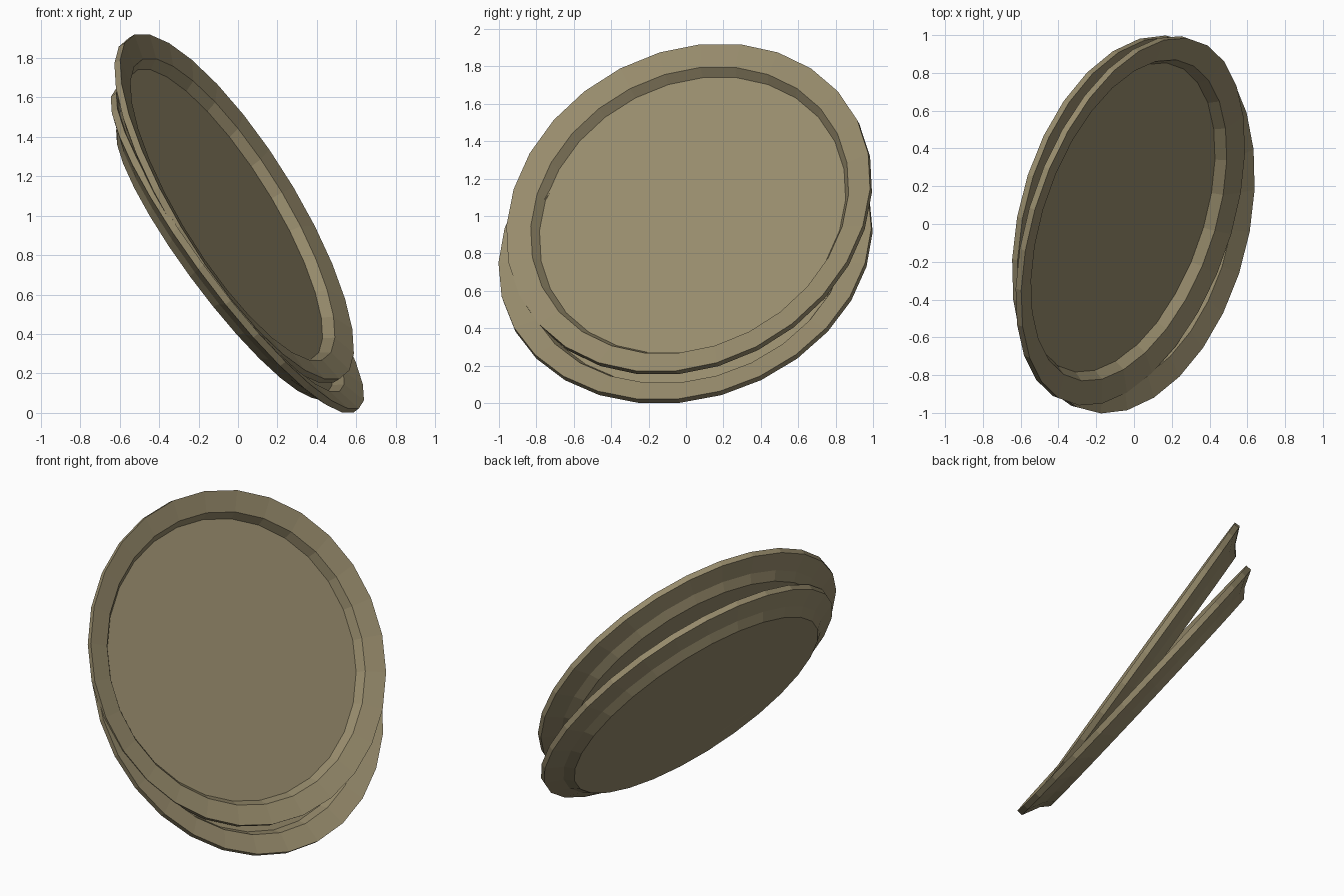
import bpy, bmesh, math
from mathutils import Vector, Matrix

if "Cube" in bpy.data.objects:
    bpy.data.objects.remove(bpy.data.objects["Cube"])

SIDES = 28
# closed plate profile (radius, height): floor, rim top, lip, underside, base
PROFILE = [(0.857, 0.0), (0.89, 0.053), (1.018, 0.08),
           (1.018, 0.044), (0.91, -0.002), (0.86, -0.045)]

clay = bpy.data.materials.new("tan_clay")
clay.diffuse_color = (0.31, 0.26, 0.15, 1)
clay.use_nodes = True
clay.node_tree.nodes["Principled BSDF"].inputs["Base Color"].default_value = clay.diffuse_color


def plate(name, centre, normal):
    n = Vector(normal).normalized()
    up = (Vector((0, 0, 1)) - n * n.z).normalized()   # uphill direction in the plate
    side = n.cross(up)
    bm = bmesh.new()
    rings = []
    for r, h in PROFILE:
        ring = []
        for i in range(SIDES):
            a = (i + 0.5) * 2 * math.pi / SIDES
            ring.append(bm.verts.new(Vector(centre) + n * h
                                     + (up * math.cos(a) + side * math.sin(a)) * r))
        rings.append(ring)
    # rim bands
    for a, b in zip(rings, rings[1:]):
        for i in range(SIDES):
            j = (i + 1) % SIDES
            bm.faces.new((a[i], b[i], b[j], a[j]))
    # floor and base
    bm.faces.new(rings[0])
    bm.faces.new(rings[-1][::-1])
    bmesh.ops.recalc_face_normals(bm, faces=bm.faces)
    me = bpy.data.meshes.new(name)
    bm.to_mesh(me)
    bm.free()
    me.materials.append(clay)
    ob = bpy.data.objects.new(name, me)
    bpy.context.collection.objects.link(ob)


plate("upper_plate", (-0.07, 0.035, 1.005), (0.812, -0.29, 0.505))
plate("lower_plate", (-0.052, 0.01, 0.796), (0.786, -0.20, 0.585))
